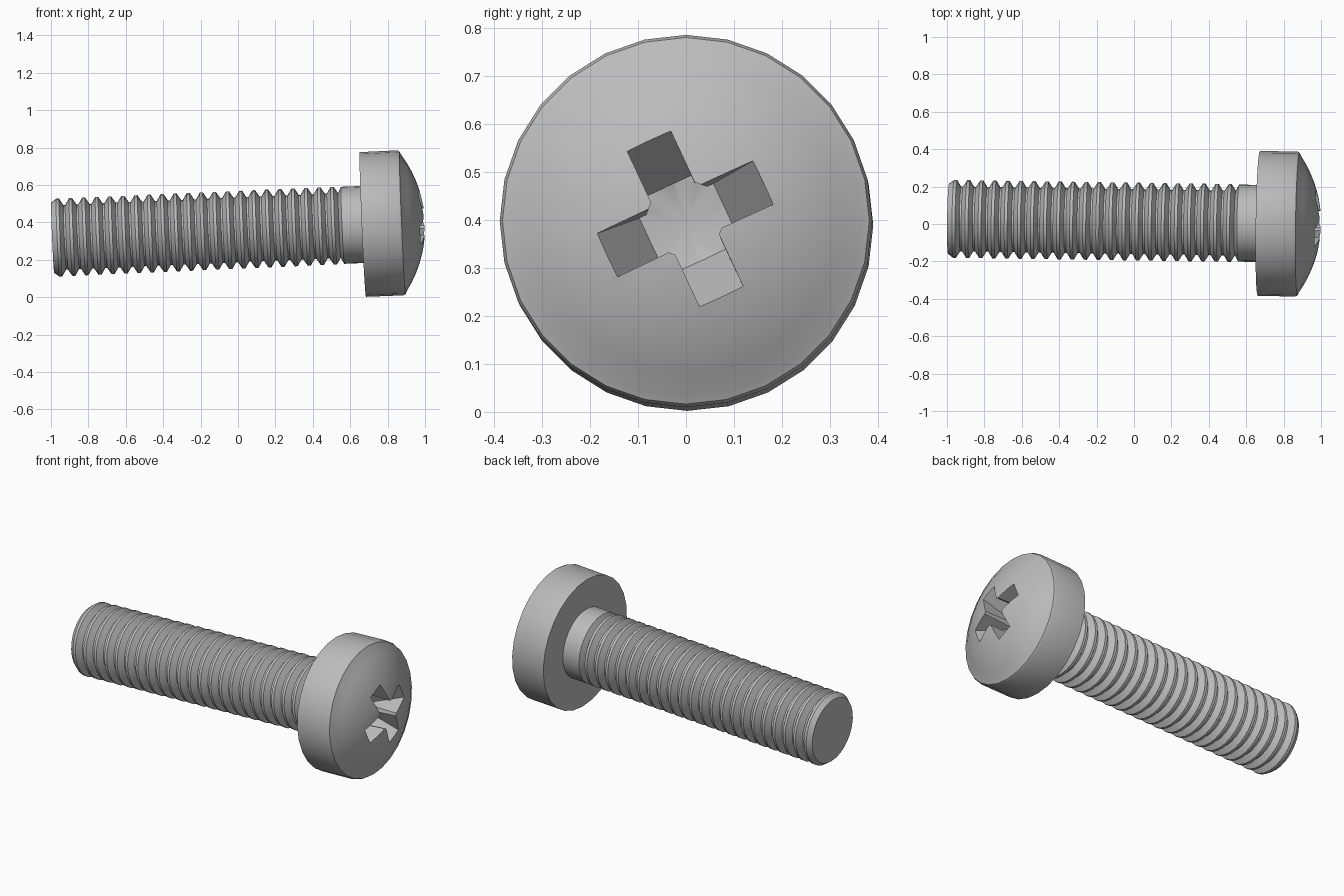
import bpy, bmesh, math
from mathutils import Matrix, Vector

cube = bpy.data.objects.get("Cube")
if cube:
    bpy.data.objects.remove(cube, do_unlink=True)

steel = bpy.data.materials.new("grey_steel")
steel.use_nodes = True
GREY = (0.5, 0.5, 0.5, 1)
steel.diffuse_color = GREY
steel.node_tree.nodes["Principled BSDF"].inputs["Base Color"].default_value = GREY

# The screw lies along local x, slightly tilted; origin under the head
axis = Vector((1, -0.015, 0.043))
placement = Matrix.Translation((0.667, 0.003, 0.389)) @ axis.to_track_quat('X', 'Z').to_matrix().to_4x4()
SEGMENTS = 28


def make_object(name, bm):
    bmesh.ops.recalc_face_normals(bm, faces=bm.faces[:])
    mesh = bpy.data.meshes.new(name)
    bm.to_mesh(mesh)
    bm.free()
    mesh.materials.append(steel)
    obj = bpy.data.objects.new(name, mesh)
    bpy.context.collection.objects.link(obj)
    obj.matrix_world = placement
    return obj


def lathe(name, profile, segments=SEGMENTS):
    """Revolve (along, radius) points around the local x axis."""
    bm = bmesh.new()
    verts = [bm.verts.new((s, 0, r)) for s, r in profile]
    edges = [bm.edges.new(pair) for pair in zip(verts, verts[1:])]
    bmesh.ops.spin(bm, geom=verts + edges, cent=(0, 0, 0), axis=(1, 0, 0),
                   angle=math.tau, steps=segments)
    bmesh.ops.remove_doubles(bm, verts=bm.verts[:], dist=0.0001)
    return make_object(name, bm)


def arm_wedge(name, angle):
    """Slot of constant width whose ends slope inward with depth."""
    bm = bmesh.new()
    bmesh.ops.create_cube(bm, size=1)
    for v in bm.verts:
        top = v.co.x > 0
        half = 0.229 if top else 0.085
        v.co = (0.40 if top else 0.13,
                math.copysign(half, v.co.y), math.copysign(0.05, v.co.z))
    bmesh.ops.rotate(bm, verts=bm.verts[:], cent=(0, 0, 0),
                     matrix=Matrix.Rotation(angle, 3, 'X'))
    return make_object(name, bm)


def activate(obj):
    bpy.ops.object.select_all(action='DESELECT')
    obj.select_set(True)
    bpy.context.view_layer.objects.active = obj


# Threaded shaft with plain neck
CRESTS, PITCH, ROOT, CREST = 22, 0.07, 0.173, 0.208
profile = [(0.03, 0), (0.03, 0.206), (-0.108, 0.206)]
for i in range(CRESTS):
    s = -0.155 - i * PITCH
    profile += [(s + 0.03, ROOT), (s + 0.008, CREST),
                (s - 0.008, CREST), (s - 0.03, ROOT)]
profile[-1] = (-1.66, 0.188)
profile.append((-1.66, 0))
shaft = lathe("threaded_shaft", profile)

# Domed head
DOME = 0.65
profile = [(0, 0), (0, 0.387), (0.2, 0.388), (0.213, 0.382)]
for i in range(9):
    r = 0.366 * (1 - i / 8)
    profile.append((0.333 - DOME + math.sqrt(DOME ** 2 - r ** 2), r))
head = lathe("screw_head", profile)

# Cross recess: two wedge slots and a central well with conical floor
turn = math.radians(25)
cutters = [arm_wedge("slot_cutter_a", turn),
           arm_wedge("slot_cutter_b", turn + math.pi / 2),
           lathe("well_cutter", [(0.105, 0), (0.13, 0.086), (0.4, 0.076), (0.4, 0)], 24)]
activate(head)
for cutter in cutters:
    cutter.hide_render = True
    mod = head.modifiers.new(cutter.name, 'BOOLEAN')
    mod.operation = 'DIFFERENCE'
    mod.solver = 'EXACT'
    mod.object = cutter
    bpy.ops.object.modifier_apply(modifier=mod.name)
for cutter in cutters:
    bpy.data.objects.remove(cutter, do_unlink=True)

# Smooth surfaces with crisp edges
for obj in (shaft, head):
    activate(obj)
    bpy.ops.object.shade_smooth_by_angle(angle=math.radians(30))
